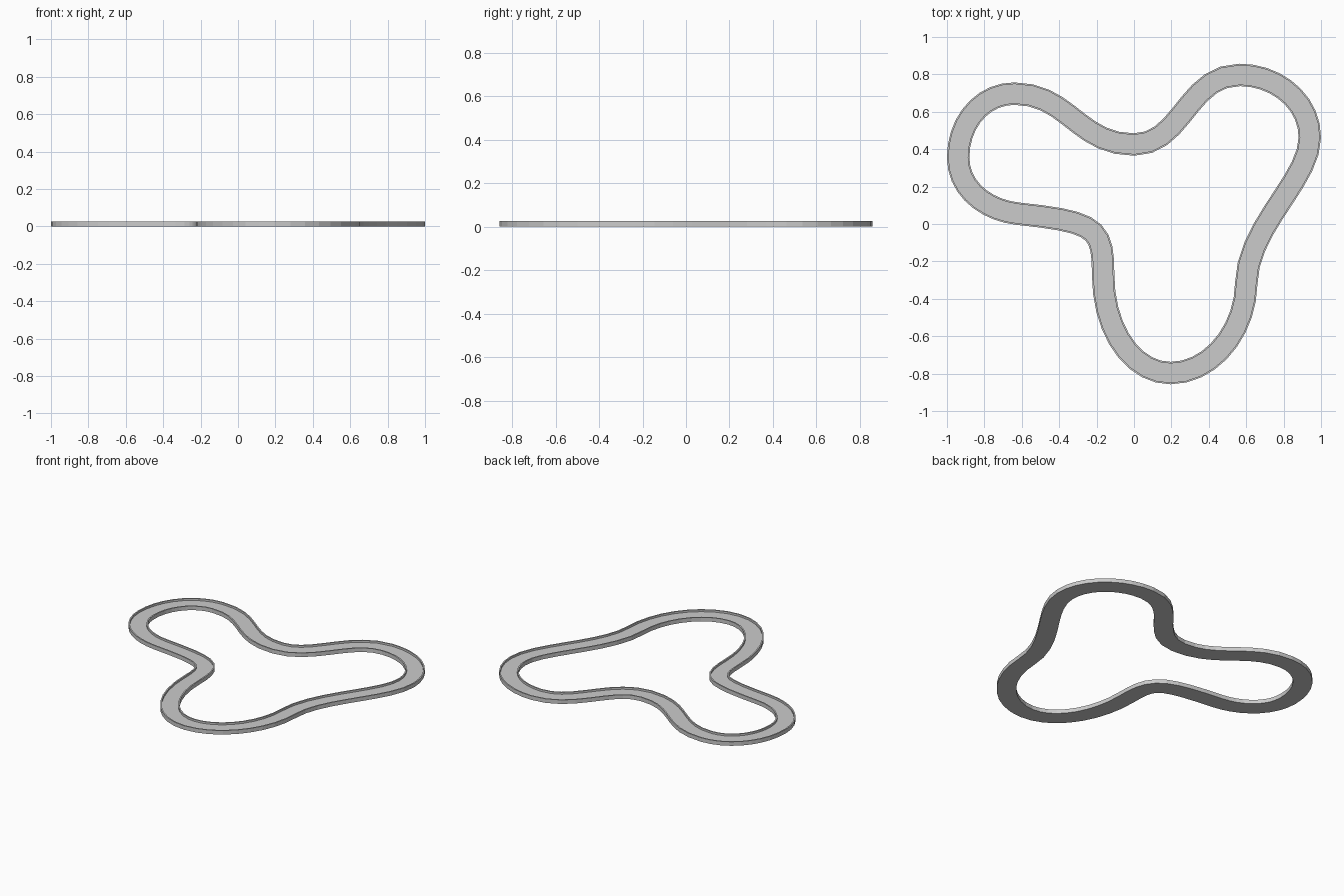
import bpy, math
from mathutils import Vector
from mathutils.geometry import interpolate_bezier

if "Cube" in bpy.data.objects:
    bpy.data.objects.remove(bpy.data.objects["Cube"])

# Centre line nodes: x, y, heading in degrees, handle length in, handle length out
NODES = [
    (-0.64, 0.697, 180, 0.29, 0.17),
    (-0.94, 0.356, 270, 0.19, 0.17),
    (-0.62, 0.055, -6, 0.17, 0.42),
    (-0.165, -0.27, 270, 0.25, 0.30),
    (0.195, -0.797, 0, 0.20, 0.22),
    (0.60, -0.32, 89, 0.25, 0.31),
    (0.94, 0.463, 90, 0.23, 0.19),
    (0.565, 0.797, 180, 0.20, 0.28),
    (0.0, 0.425, 180, 0.26, 0.30),
]
STEPS = 9
HALF, KERB = 0.06, 0.009
TOP, ROAD = 0.027, 0.014


def centre_line():
    pts = []
    for i, (x, y, a, _, out) in enumerate(NODES):
        x2, y2, a2, inn, _ = NODES[(i + 1) % len(NODES)]
        p, q = Vector((x, y, 0)), Vector((x2, y2, 0))
        d = Vector((math.cos(math.radians(a)), math.sin(math.radians(a)), 0))
        e = Vector((math.cos(math.radians(a2)), math.sin(math.radians(a2)), 0))
        pts += interpolate_bezier(p, p + d * out, q - e * inn, q, STEPS + 1)[:-1]
    return pts


def sweep(name, path, profile):
    """Sweep a closed (offset, height) profile round the closed path."""
    n, m = len(path), len(profile)
    verts, faces = [], []
    for i, p in enumerate(path):
        t = ((path[(i + 1) % n] - p).normalized() + (p - path[i - 1]).normalized()).normalized()
        side = Vector((t.y, -t.x, 0))  # points outwards
        verts += [p + side * o + Vector((0, 0, z)) for o, z in profile]
    for i in range(n):
        j = (i + 1) % n
        for k in range(m):
            l = (k + 1) % m
            faces.append((i * m + k, j * m + k, j * m + l, i * m + l))
    mesh = bpy.data.meshes.new(name)
    mesh.from_pydata(verts, [], faces)
    mesh.update()
    ob = bpy.data.objects.new(name, mesh)
    bpy.context.collection.objects.link(ob)
    return ob


# One-piece track: flat road with a thin raised kerb on each side
w = HALF - KERB
sweep("race_track", centre_line(), [
    (-HALF, 0), (-HALF, TOP), (-w, TOP), (-w, ROAD),
    (w, ROAD), (w, TOP), (HALF, TOP), (HALF, 0)])
